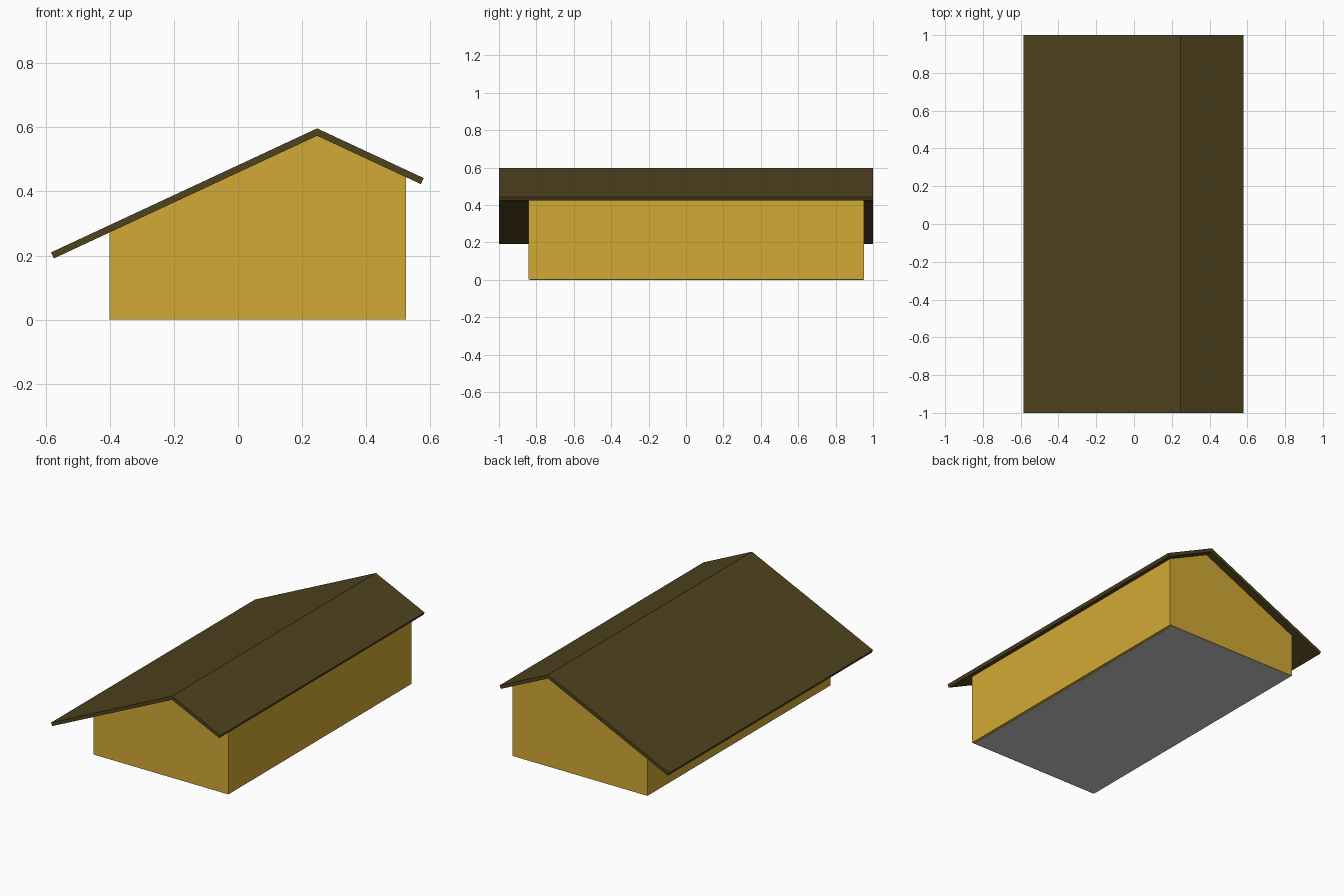
import bpy, bmesh

if "Cube" in bpy.data.objects:
    bpy.data.objects.remove(bpy.data.objects["Cube"])


def material(name, rgb):
    m = bpy.data.materials.new(name)
    m.diffuse_color = (*rgb, 1)
    m.use_nodes = True
    m.node_tree.nodes["Principled BSDF"].inputs["Base Color"].default_value = m.diffuse_color
    return m


def extrude_profile(name, profile, y0, y1, mat=None):
    """Extrude an x-z outline (counter-clockwise from the front) along y."""
    bm = bmesh.new()
    face = bm.faces.new([bm.verts.new((x, y0, z)) for x, z in profile])
    new = bmesh.ops.extrude_face_region(bm, geom=[face])["geom"]
    verts = [g for g in new if isinstance(g, bmesh.types.BMVert)]
    bmesh.ops.translate(bm, verts=verts, vec=(0, y1 - y0, 0))
    bmesh.ops.recalc_face_normals(bm, faces=bm.faces)
    mesh = bpy.data.meshes.new(name)
    bm.to_mesh(mesh)
    bm.free()
    obj = bpy.data.objects.new(name, mesh)
    bpy.context.collection.objects.link(obj)
    if mat:
        mesh.materials.append(mat)
    return obj


wall_mat = material("wall_yellow", (0.64, 0.40, 0.035))
roof_mat = material("roof_brown", (0.078, 0.054, 0.013))

RIDGE_X, RIDGE_Z = 0.247, 0.597   # outer ridge line
SLOPE, DROP = 0.466, 0.023        # roof pitch, vertical roof thickness


def under(x):
    """Height of the roof underside at x."""
    return RIDGE_Z - DROP - SLOPE * abs(x - RIDGE_X)


# Walls with the off-centre gable
X0, X1 = -0.402, 0.524
extrude_profile("walls", [(X0, 0.001), (X1, 0.001), (X1, under(X1)),
                          (RIDGE_X, under(RIDGE_X)), (X0, under(X0))],
                -0.843, 0.952, wall_mat)

# Floor panel, set just inside the wall outline
extrude_profile("floor", [(X0 + 0.003, 0), (X1 - 0.018, 0),
                          (X1 - 0.018, 0.01), (X0 + 0.003, 0.01)], -0.835, 0.949)

# Roof: chevron with square-cut eaves
L, R = -0.584, 0.58
extrude_profile("roof", [(L, RIDGE_Z - SLOPE * (RIDGE_X - L)),
                         (L + 0.009, under(L + 0.009)),
                         (RIDGE_X, under(RIDGE_X)),
                         (R - 0.009, under(R - 0.009)),
                         (R, RIDGE_Z - SLOPE * (R - RIDGE_X)),
                         (RIDGE_X, RIDGE_Z)],
                -1, 1, roof_mat)
